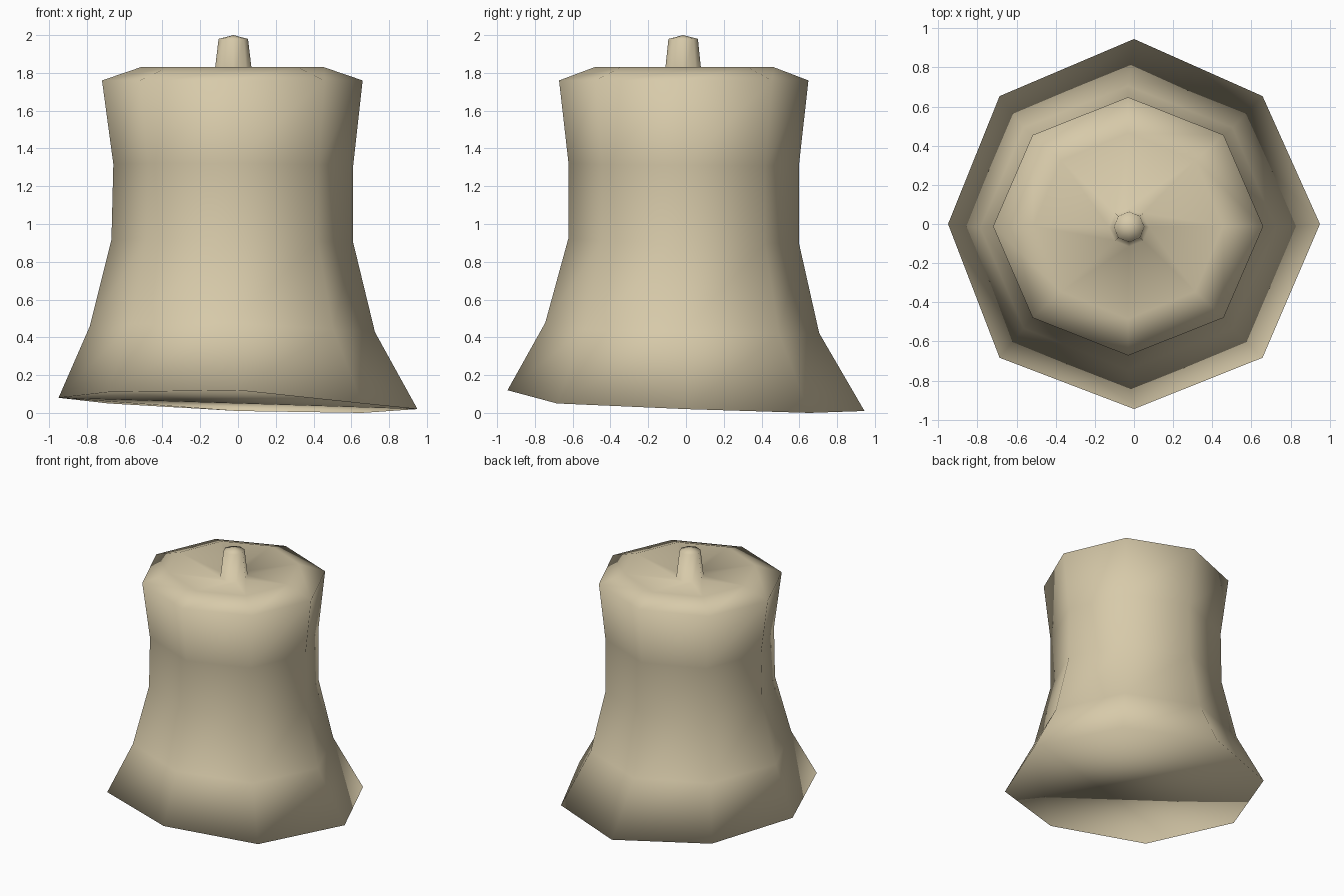
import bpy, bmesh, math

if "Cube" in bpy.data.objects:
    bpy.data.objects.remove(bpy.data.objects["Cube"])

SIDES = 8
# heights of the slanted foot, going round from +x
FOOT = [0.02, 0.0, 0.01, 0.05, 0.08, 0.11, 0.12, 0.05]
FOOT_MEAN = 0.055
# rings from foot to finial: centre x, centre y, radius x, radius y, height, share of foot slant
RINGS = [
    (-0.00, -0.00, 0.95, 0.945, 0.055, 1.0),
    (-0.03, -0.02, 0.755, 0.725, 0.445, 0.5),
    (-0.03, -0.012, 0.64, 0.61, 0.91, 0.25),
    (-0.025, -0.012, 0.635, 0.61, 1.315, 0.1),
    (-0.03, -0.012, 0.69, 0.66, 1.76, 0.0),    # shoulder
    (-0.03, -0.01, 0.485, 0.475, 1.83, 0.0),   # raised lip
    (-0.025, -0.015, 0.103, 0.10, 1.77, 0.0),  # dished top
    (-0.025, -0.015, 0.078, 0.078, 1.98, 0.0), # finial
]

tan = bpy.data.materials.new("pale_tan")
tan.diffuse_color = (0.68, 0.59, 0.40, 1)
tan.use_nodes = True
tan.node_tree.nodes["Principled BSDF"].inputs["Base Color"].default_value = tan.diffuse_color

bm = bmesh.new()
rings = []
for cx, cy, rx, ry, z, slant in RINGS:
    ring = []
    for i in range(SIDES):
        a = 2 * math.pi * i / SIDES
        dz = (FOOT[i] - FOOT_MEAN) * slant
        ox = -0.015 if slant == 1 and i % 2 else 0   # foot corners sit slightly left/front
        ring.append(bm.verts.new((cx + ox + rx * math.cos(a),
                                  cy + ox + ry * math.sin(a), z + dz)))
    rings.append(ring)

# wall between rings
for lo, hi in zip(rings, rings[1:]):
    for i in range(SIDES):
        j = (i + 1) % SIDES
        bm.faces.new((lo[i], lo[j], hi[j], hi[i]))

# closed underside and pointed finial tip
bm.faces.new(rings[0][::-1])
tip = bm.verts.new((-0.025, -0.015, 2.0))
for i in range(SIDES):
    bm.faces.new((rings[-1][i], rings[-1][(i + 1) % SIDES], tip))

for f in bm.faces:
    f.smooth = True
mesh = bpy.data.meshes.new("bell_body")
bm.to_mesh(mesh)
bm.free()
mesh.materials.append(tan)
bpy.context.collection.objects.link(bpy.data.objects.new("bell_body", mesh))
